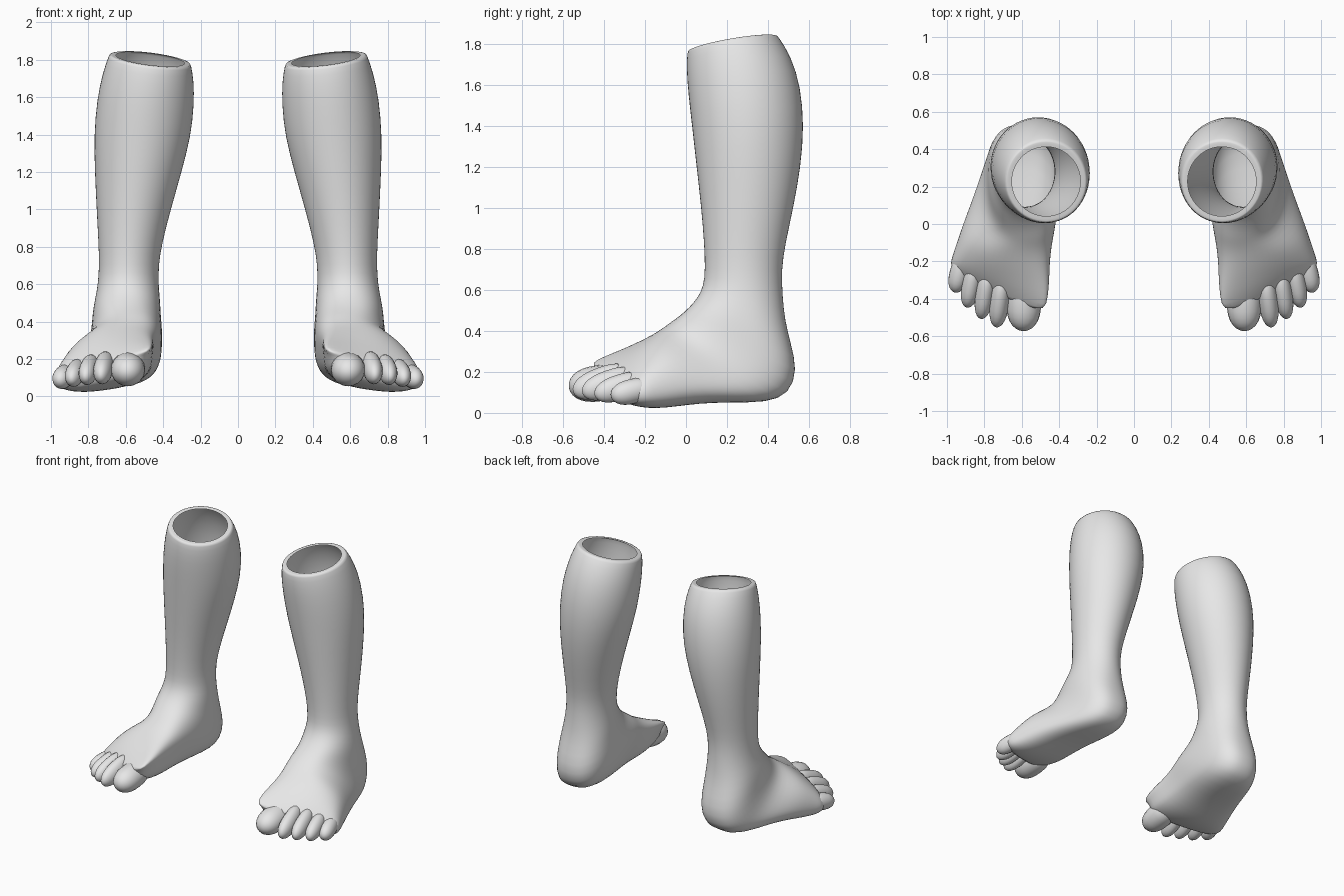
import bpy, bmesh, math
from mathutils import Vector

skin = bpy.data.materials.new("plain_grey")
skin.diffuse_color = (0.8, 0.8, 0.8, 1)

SEGS = 28
# Rings from the open calf, round the heel, to the ball of the foot:
# front/top point (y, z), back/bottom point (y, z), inner x, outer x
RINGS = [
    (0.005, 1.765, 0.450, 1.840, 0.250, 0.690),
    (0.000, 1.680, 0.515, 1.740, 0.234, 0.725),
    (0.010, 1.550, 0.562, 1.590, 0.233, 0.757),
    (0.030, 1.380, 0.578, 1.400, 0.250, 0.772),
    (0.050, 1.200, 0.562, 1.200, 0.300, 0.767),
    (0.073, 1.000, 0.525, 1.000, 0.358, 0.757),
    (0.088, 0.820, 0.485, 0.820, 0.405, 0.747),
    (0.092, 0.700, 0.467, 0.700, 0.424, 0.743),
    (0.085, 0.620, 0.472, 0.570, 0.424, 0.750),
    (0.055, 0.560, 0.484, 0.450, 0.415, 0.768),
    (0.015, 0.515, 0.512, 0.340, 0.412, 0.780),
    (-0.03, 0.475, 0.545, 0.210, 0.405, 0.785),
    (-0.075, 0.445, 0.505, 0.090, 0.405, 0.800),
    (-0.11, 0.420, 0.390, 0.050, 0.410, 0.830),
    (-0.15, 0.393, 0.200, 0.052, 0.425, 0.880),
    (-0.20, 0.365, 0.050, 0.050, 0.443, 0.920),
    (-0.27, 0.330, -0.10, 0.035, 0.455, 0.950),
    (-0.33, 0.300, -0.22, 0.030, 0.460, 0.970),
    (-0.40, 0.265, -0.33, 0.040, 0.475, 0.985),
    (-0.46, 0.225, -0.42, 0.060, 0.500, 0.975),
]


def power(v, e):
    return math.copysign(abs(v) ** e, v)


def ring_points(row, scale=1.0):
    fy, fz, by, bz, x0, x1 = row
    foot = min(max(-fy / 0.46, 0), 1)          # 0 on the leg, 1 at the toes
    heel = min(max((0.62 - fz) / 0.15, 0), 1)  # squarer section below the ankle
    rim = min(max((fz - 1.4) / 0.36, 0), 1)    # sideways tilt of the open top
    e = 2 / (2 + 0.6 * heel)
    xc, hw = (x0 + x1) / 2, (x1 - x0) / 2
    pts = []
    for i in range(SEGS):
        a = 2 * math.pi * i / SEGS
        u, v = power(math.cos(a), e) * scale, power(math.sin(a), e) * scale
        x = xc + hw * u - 0.14 * foot * max(v, 0) ** 2
        y = (fy + by) / 2 + v * (fy - by) / 2 + 0.4 * foot ** 2 * (x - x0)
        z = (fz + bz) / 2 + v * (fz - bz) / 2 - 0.05 * foot * u
        pts.append(Vector((x, y, z + 0.12 * rim * (x - xc))))
    return pts


def finish(bm, name, levels):
    bmesh.ops.recalc_face_normals(bm, faces=bm.faces)
    for f in bm.faces:
        f.smooth = True
    mesh = bpy.data.meshes.new(name)
    bm.to_mesh(mesh)
    bm.free()
    mesh.materials.append(skin)
    ob = bpy.data.objects.new(name, mesh)
    bpy.context.collection.objects.link(ob)
    ob.modifiers.new("other_side", 'MIRROR').use_mirror_merge = False
    if levels:
        sub = ob.modifiers.new("smooth", 'SUBSURF')
        sub.levels = sub.render_levels = levels
    return ob


# Hollow lower leg and foot, with a turned-in rim at the open top
bm = bmesh.new()
loops = [ring_points(RINGS[0], 0.84), ring_points(RINGS[0], 0.97)]
loops += [ring_points(r) for r in RINGS]
loops.append([p + Vector((0, -0.02, 0)) for p in ring_points(RINGS[-1], 0.7)])
rows = [[bm.verts.new(p) for p in loop] for loop in loops]
for a, b in zip(rows, rows[1:]):
    for i in range(SEGS):
        j = (i + 1) % SEGS
        bm.faces.new((a[i], a[j], b[j], b[i]))
bm.faces.new(rows[-1])
finish(bm, "lower_leg_and_foot", 1)

# Toes: base, tip, half width, half height
TOES = {
    "big_toe": ((0.585, -0.27, 0.165), (0.592, -0.572, 0.125), 0.092, 0.088),
    "second_toe": ((0.700, -0.27, 0.205), (0.735, -0.550, 0.100), 0.052, 0.070),
    "third_toe": ((0.775, -0.24, 0.190), (0.818, -0.505, 0.095), 0.050, 0.066),
    "fourth_toe": ((0.845, -0.20, 0.165), (0.893, -0.445, 0.085), 0.050, 0.062),
    "little_toe": ((0.905, -0.16, 0.130), (0.958, -0.365, 0.080), 0.054, 0.060),
}
for name, (base, tip, w, h) in TOES.items():
    base, tip = Vector(base), Vector(tip)
    axis = tip - base
    length = axis.length / 2
    fwd = axis.normalized()
    side = fwd.cross(Vector((0, 0, 1))).normalized()
    up = side.cross(fwd)
    bm = bmesh.new()
    bmesh.ops.create_uvsphere(bm, u_segments=20, v_segments=14, radius=1)
    for v in bm.verts:
        # blunter ends than a plain ellipsoid
        d = power(v.co.z, 0.9)
        r = (1 - abs(d) ** 2.6) ** 0.5 if abs(d) < 1 else 0
        flat = math.hypot(v.co.x, v.co.y)
        k = r / flat if flat > 1e-5 else 0
        v.co = ((base + tip) / 2 + fwd * (d * length)
                + side * (v.co.x * k * w) + up * (v.co.y * k * h))
    finish(bm, name, 0)
